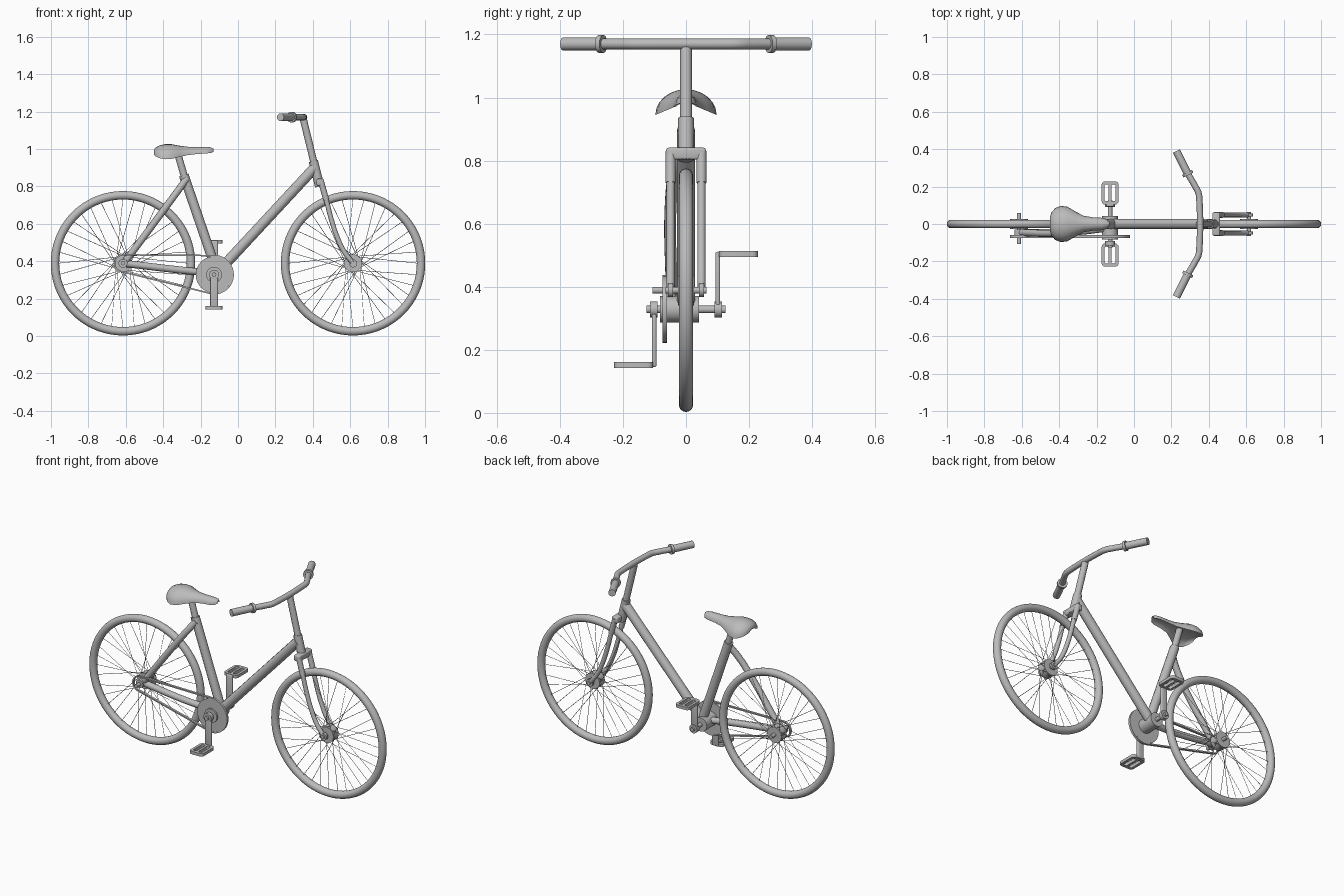
import bpy, bmesh, math
from mathutils import Vector, Matrix

cube = bpy.data.objects.get("Cube")
if cube:
    bpy.data.objects.remove(cube, do_unlink=True)

grey = bpy.data.materials.new("plain_grey")
grey.use_nodes = True
grey.diffuse_color = (0.5, 0.5, 0.5, 1)
grey.node_tree.nodes["Principled BSDF"].inputs["Base Color"].default_value = (0.5, 0.5, 0.5, 1)

WHEEL_Z, WHEEL_X, TYRE = 0.389, 0.615, 0.0225
BB = Vector((-0.128, 0, 0.328))          # crank axle centre
REAR = Vector((-WHEEL_X, 0, WHEEL_Z))
FRONT = Vector((WHEEL_X, 0, WHEEL_Z))


def finish(obj, angle=40):
    if not obj.data.materials:
        obj.data.materials.append(grey)
    bpy.ops.object.select_all(action='DESELECT')
    obj.select_set(True)
    bpy.context.view_layer.objects.active = obj
    if obj.type == 'CURVE':
        bpy.ops.object.convert(target='MESH')
        obj = bpy.context.view_layer.objects.active
    bpy.ops.object.shade_smooth_by_angle(angle=math.radians(angle))
    return obj


def from_bmesh(name, bm):
    bmesh.ops.recalc_face_normals(bm, faces=bm.faces)
    me = bpy.data.meshes.new(name)
    bm.to_mesh(me)
    bm.free()
    obj = bpy.data.objects.new(name, me)
    bpy.context.collection.objects.link(obj)
    return finish(obj)


def tube(name, pts, r, smooth=False):
    cu = bpy.data.curves.new(name, 'CURVE')
    cu.dimensions = '3D'
    cu.bevel_depth, cu.bevel_resolution, cu.use_fill_caps = r, 4, True
    cu.resolution_u = 8
    if smooth:
        sp = cu.splines.new('BEZIER')
        sp.bezier_points.add(len(pts) - 1)
        for bp, p in zip(sp.bezier_points, pts):
            bp.co = p
            bp.handle_left_type = bp.handle_right_type = 'AUTO'
    else:
        sp = cu.splines.new('POLY')
        sp.points.add(len(pts) - 1)
        for sp_pt, p in zip(sp.points, pts):
            sp_pt.co = (*p, 1)
    obj = bpy.data.objects.new(name, cu)
    bpy.context.collection.objects.link(obj)
    return finish(obj)


def add_rod(bm, a, b, r, sides):
    a, b = Vector(a), Vector(b)
    d = b - a
    mat = Matrix.Translation((a + b) / 2) @ d.to_track_quat('Z', 'Y').to_matrix().to_4x4()
    bmesh.ops.create_cone(bm, cap_ends=True, segments=sides, radius1=r, radius2=r,
                          depth=d.length, matrix=mat)


def drum(name, centre, r, y0, y1, sides=32):
    bm = bmesh.new()
    add_rod(bm, (centre.x, y0, centre.z), (centre.x, y1, centre.z), r, sides)
    return from_bmesh(name, bm)


def box(name, centre, size, bevel):
    bm = bmesh.new()
    bmesh.ops.create_cube(bm, size=1, matrix=Matrix.Translation(centre) @ Matrix.Diagonal((*size, 1)))
    bmesh.ops.bevel(bm, geom=bm.edges[:], offset=bevel, segments=3, profile=0.5, affect='EDGES')
    return from_bmesh(name, bm)


# Wheels: tyre, hub drum and crossed spokes
def wheel(side, c):
    bpy.ops.mesh.primitive_torus_add(major_segments=72, minor_segments=16, minor_radius=TYRE,
                                     major_radius=0.386 - TYRE, location=c,
                                     rotation=(math.pi / 2, 0, 0))
    tyre = bpy.context.object
    tyre.name = side + "_tyre"
    finish(tyre, 80)
    drum(side + "_hub", c, 0.048, -0.026, 0.026)
    bm = bmesh.new()
    count = 36
    for i in range(count):
        a = math.tau * i / count
        lean = 0.9 if i % 4 < 2 else -0.9
        y = 0.022 if i % 2 else -0.022
        hub = c + Vector((math.cos(a + lean) * 0.043, y, math.sin(a + lean) * 0.043))
        rim = c + Vector((math.cos(a) * 0.35, 0, math.sin(a) * 0.35))
        add_rod(bm, hub, rim, 0.0014, 4)
    from_bmesh(side + "_spokes", bm)


wheel("rear", REAR)
wheel("front", FRONT)
drum("rear_axle", REAR, 0.011, -0.107, 0.06, 16)
drum("front_axle", FRONT, 0.011, -0.065, 0.065, 16)

# Frame tubes
tube("seat_tube", [(-0.115, 0, 0.35), (-0.29, 0, 0.86)], 0.026)
tube("seat_post", [(-0.28, 0, 0.83), (-0.325, 0, 0.985)], 0.019)
tube("down_tube", [(-0.11, 0, 0.34), (0.41, 0, 0.90)], 0.028)
tube("head_tube", [(0.403, 0, 0.935), (0.437, 0, 0.80)], 0.025)
tube("stem", [(0.348, 0, 1.165), (0.425, 0, 0.85)], 0.019)
tube("seat_stay", [(-0.275, -0.01, 0.84), (-0.33, -0.036, 0.765), (-0.40, -0.048, 0.67),
                   (-0.61, -0.046, 0.389)], 0.019, True)
tube("chain_stay", [(-0.615, -0.045, 0.389), (-0.30, -0.04, 0.352), (-0.13, -0.02, 0.335)], 0.019, True)
drum("bottom_bracket", BB, 0.042, -0.042, 0.042)

# Fork: crown, sleeves and curved blades
box("fork_crown", (0.44, 0, 0.822), (0.04, 0.126, 0.038), 0.008)
for side, s in (("left", 1), ("right", -1)):
    y = 0.049 * s
    tube(side + "_fork_sleeve", [(0.443, y, 0.83), (0.471, y, 0.73)], 0.016)
    tube(side + "_fork_blade", [(0.45, y, 0.80), (0.471, y, 0.73), (0.50, y, 0.62), (0.53, y, 0.53),
                                (0.565, y, 0.455), (0.615, y, 0.389)], 0.013, True)
    drum(side + "_fork_end", FRONT, 0.022, y - 0.008, y + 0.008, 20)

# Handlebar with grips and collars
half = [(0.35, 0.12), (0.345, 0.165), (0.325, 0.205), (0.285, 0.275), (0.245, 0.36)]
path = [(x, -y, 1.17) for x, y in reversed(half)] + [(x, y, 1.17) for x, y in half]
tube("handlebar", path, 0.017, True)
for side, s in (("left", 1), ("right", -1)):
    tube(side + "_grip", [(0.287, 0.27 * s, 1.17), (0.227, 0.39 * s, 1.17)], 0.021)
    tube(side + "_grip_collar", [(0.291, 0.262 * s, 1.17), (0.284, 0.276 * s, 1.17)], 0.029)

# Saddle: arched shell lofted along x (x, half width, top z, edge z)
stations = [(-0.45, 0.03, 0.993, 0.972), (-0.442, 0.062, 1.007, 0.962), (-0.42, 0.086, 1.019, 0.951),
            (-0.39, 0.097, 1.026, 0.945), (-0.355, 0.092, 1.026, 0.947), (-0.315, 0.068, 1.018, 0.957),
            (-0.27, 0.044, 1.012, 0.967), (-0.22, 0.036, 1.011, 0.973), (-0.17, 0.033, 1.011, 0.976),
            (-0.145, 0.026, 1.009, 0.979), (-0.132, 0.010, 1.002, 0.985)]
bm = bmesh.new()
rings = []
N = 12
for x, w, top, edge in stations:
    h = top - edge
    outer = [(w * math.cos(math.pi * i / N), edge + h * math.sin(math.pi * i / N)) for i in range(N + 1)]
    inner = [(y * 0.94, edge + (z - edge) * 0.5) for y, z in reversed(outer[1:-1])]
    rings.append([bm.verts.new((x, y, z)) for y, z in outer + inner])
for a, b in zip(rings, rings[1:]):
    for i in range(len(a)):
        j = (i + 1) % len(a)
        bm.faces.new((a[i], a[j], b[j], b[i]))
bm.faces.new(rings[0])
bm.faces.new(rings[-1])
from_bmesh("saddle", bm)

# Drive train: chainring, rear cog and chain loop
drum("chainring", BB, 0.098, -0.072, -0.060, 48)
drum("chainring_hub", BB, 0.042, -0.082, -0.040, 32)
drum("rear_cog", REAR, 0.024, -0.075, -0.03, 24)
big, small = 0.102, 0.045
d = REAR - BB
base = math.atan2(d.z, d.x)
spread = math.acos((big - small) / d.length)
loop = []
for c, r, a0, a1 in ((BB, big, base + spread, base + math.tau - spread),
                     (REAR, small, base - spread, base + spread)):
    for i in range(25):
        a = a0 + (a1 - a0) * i / 24
        loop.append((c, r, math.cos(a), math.sin(a)))
bm = bmesh.new()
links = []
for c, r, ca, sa in loop:
    links.append([bm.verts.new((c.x + (r + dr) * ca, y, c.z + (r + dr) * sa))
                  for dr, y in ((-0.004, -0.074), (0.004, -0.074), (0.004, -0.060), (-0.004, -0.060))])
for k, a in enumerate(links):
    b = links[(k + 1) % len(links)]
    for i in range(4):
        j = (i + 1) % 4
        bm.faces.new((a[i], a[j], b[j], b[i]))
from_bmesh("chain", bm)


# Cranks and slotted pedals
def rounded_rect(cu, cx, cy, w, h, r):
    pts = []
    for q, (sx, sy) in enumerate(((1, 1), (-1, 1), (-1, -1), (1, -1))):
        for i in range(5):
            a = math.pi / 2 * (q + i / 4)
            pts.append((cx + sx * (w / 2 - r) + r * math.cos(a), cy + sy * (h / 2 - r) + r * math.sin(a)))
    sp = cu.splines.new('POLY')
    sp.points.add(len(pts) - 1)
    for p, (x, y) in zip(sp.points, pts):
        p.co = (x, y, 0, 1)
    sp.use_cyclic_u = True


drum("crank_axle", BB, 0.012, -0.125, 0.125, 20)
for side, s in (("left", 1), ("right", -1)):
    end_z = BB.z + s * 0.172
    box(side + "_crank", (BB.x, s * 0.101, BB.z + s * 0.083), (0.042, 0.015, 0.2), 0.006)
    drum(side + "_crank_cap", BB, 0.026, s * 0.09, s * 0.114, 24)
    cu = bpy.data.curves.new(side + "_pedal", 'CURVE')
    cu.dimensions, cu.fill_mode, cu.extrude = '2D', 'BOTH', 0.009
    rounded_rect(cu, 0, 0, 0.09, 0.124, 0.018)
    for dx in (-0.018, 0.018):
        rounded_rect(cu, dx, 0, 0.022, 0.088, 0.006)
    pedal = bpy.data.objects.new(side + "_pedal", cu)
    pedal.location = (BB.x, s * 0.166, end_z + s * 0.004)
    bpy.context.collection.objects.link(pedal)
    finish(pedal)
